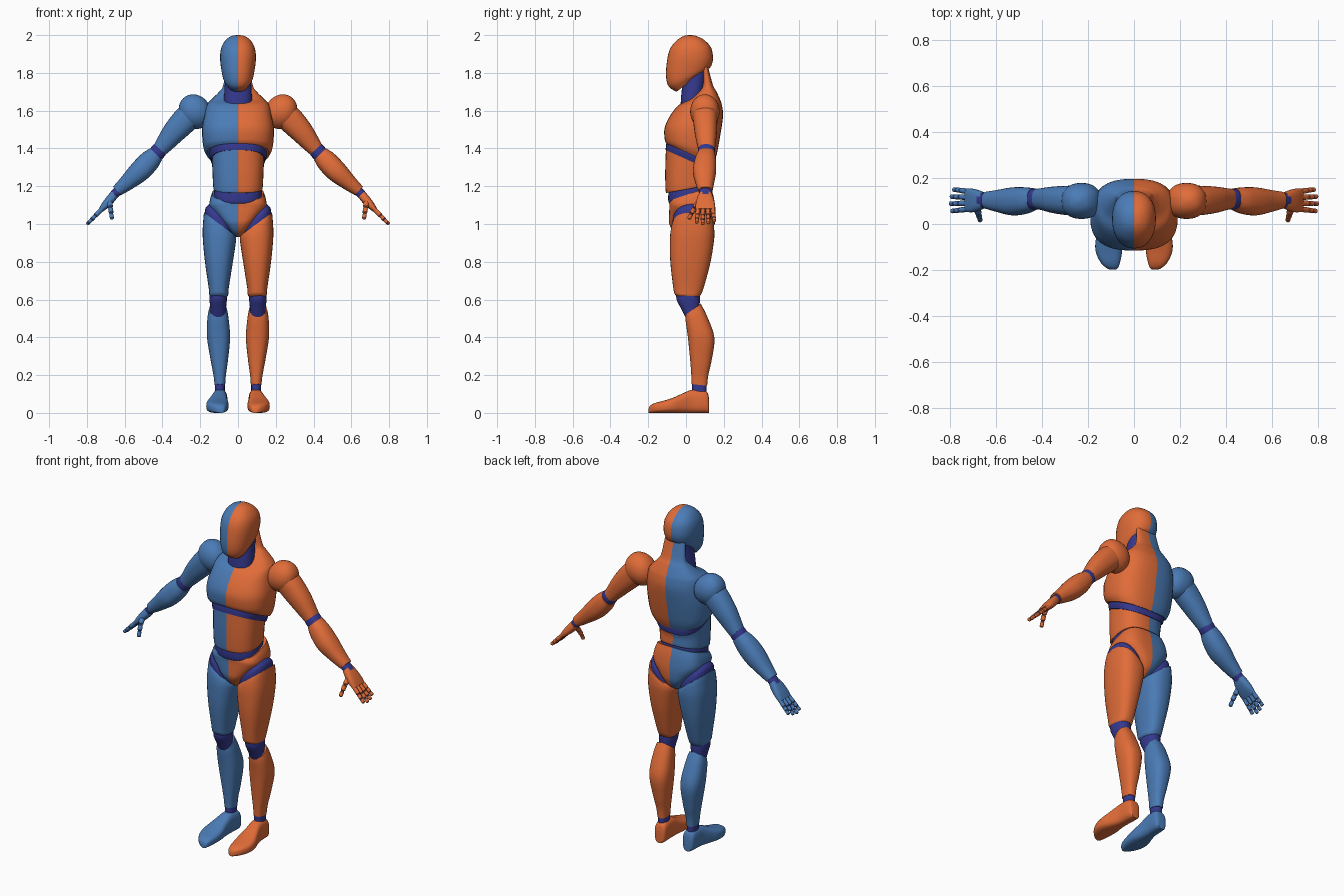
import bpy, bmesh, math
from mathutils import Vector


def material(name, rgb):
    m = bpy.data.materials.new(name)
    m.diffuse_color = (*rgb, 1)
    return m


ORANGE = material("orange", (0.75, 0.15, 0.04))
BLUE = material("blue", (0.07, 0.2, 0.47))
INDIGO = material("indigo", (0.035, 0.04, 0.27))


def spline(rings, steps):
    """Catmull-Rom through the rings, each a flat list of 9 numbers."""
    out = []
    for i in range(len(rings) - 1):
        p0, p1, p2, p3 = (rings[max(0, min(len(rings) - 1, i + k))] for k in (-1, 0, 1, 2))
        for j in range(steps):
            t = j / steps
            out.append([0.5 * (2 * b + (c - a) * t + (2 * a - 5 * b + 4 * c - d) * t * t
                               + (3 * b - a - 3 * c + d) * t ** 3)
                        for a, b, c, d in zip(p0, p1, p2, p3)])
    return out + [rings[-1]]


def loft(name, rings, mats, side=1, n=32, p=2.3, steps=5, floor=None):
    """Skin superellipse rings (centre, half axis a, half axis b); two mats split at x = 0."""
    flat = [[v for vec in r for v in vec] for r in rings]
    bm = bmesh.new()
    loops = []
    for r in spline(flat, steps):
        c, a, b = Vector(r[:3]), Vector(r[3:6]), Vector(r[6:])
        loop = []
        for i in range(n):
            ca, sa = math.cos(2 * math.pi * i / n), math.sin(2 * math.pi * i / n)
            v = c + a * math.copysign(abs(ca) ** (2 / p), ca) + b * math.copysign(abs(sa) ** (2 / p), sa)
            loop.append(bm.verts.new((v.x * side, v.y, v.z)))
        loops.append(loop)
    for l0, l1 in zip(loops, loops[1:]):
        for i in range(n):
            bm.faces.new((l0[i], l0[(i + 1) % n], l1[(i + 1) % n], l1[i]))
    for loop in (loops[0], loops[-1]):  # caps, cut down the middle
        h = n // 4
        bm.faces.new([loop[(h + i) % n] for i in range(n // 2 + 1)])
        bm.faces.new([loop[(3 * h + i) % n] for i in range(n // 2 + 1)])
    bmesh.ops.recalc_face_normals(bm, faces=bm.faces)
    if len(mats) == 2:
        for f in bm.faces:
            f.material_index = 0 if f.calc_center_median().x > 0 else 1
    me = bpy.data.meshes.new(name)
    bm.to_mesh(me)
    bm.free()
    for m in mats:
        me.materials.append(m)
    ob = bpy.data.objects.new(name, me)
    bpy.context.collection.objects.link(ob)
    bpy.ops.object.select_all(action='DESELECT')
    ob.select_set(True)
    bpy.context.view_layer.objects.active = ob
    bpy.ops.object.shade_smooth_by_angle(angle=math.radians(40))
    return ob


def flat_ring(z, yf, yb, hw, ty=0, xc=0, tx=0):
    """Level section: front y, back y, half width, tilts along y and x."""
    return ((xc, (yf + yb) / 2, z), (hw, 0, tx), (0, (yb - yf) / 2, ty))


def arm_ring(x, z, y, ru, ry):
    """Section square to the sloping arm."""
    return ((x, y, z), (0, ry, 0), (ru * 0.707, 0, ru * 0.707))


def capsule(name, p, q, r, mats, side):
    p, q = Vector(p), Vector(q)
    d = (q - p).normalized()
    a = d.cross(Vector((0.7, 0, 0.7))).normalized()
    b = d.cross(a)
    rings = []
    for base, angles in ((p, (-85, -50, -20)), (q, (20, 50, 85))):
        for t in map(math.radians, angles):
            k = r * math.cos(t)
            rings.append((base + d * r * math.sin(t) * 0.8, a * k, b * k))
    loft(name, rings, mats, side, n=12, p=2, steps=1)


R = flat_ring
SPLIT = [ORANGE, BLUE]

# Head and neck
loft("head", [
    ((0, .02, 1.755), (.06, 0, 0), (0, .07, .055)),
    R(1.775, -.093, .117, .078, .045), R(1.815, -.106, .135, .088, .025),
    R(1.88, -.098, .143, .095), R(1.935, -.08, .132, .088),
    R(1.975, -.045, .095, .064), R(1.995, -.012, .055, .034), R(2.0, .015, .028, .006)], SPLIT)
loft("neck", [R(1.58, -.03, .08, .075), R(1.66, -.027, .088, .074),
              R(1.74, -.018, .1, .07), R(1.82, .0, .11, .066)], [INDIGO])

# Torso
loft("chest", [
    R(1.372, -.105, .145, .165, -.055), R(1.41, -.113, .163, .184, -.04),
    R(1.50, -.113, .185, .19, -.01), R(1.575, -.083, .196, .178),
    R(1.63, -.038, .19, .165), R(1.66, .02, .18, .14), R(1.70, .065, .162, .1),
    R(1.735, .088, .143, .078), R(1.83, .088, .117, .065)], SPLIT, p=2.6)
loft("midriff_joint", [R(1.337, -.108, .138, .142, -.055), R(1.37, -.104, .14, .152, -.055),
                       R(1.42, -.09, .13, .15, -.04)], [INDIGO], p=2.6)
loft("abdomen", [R(1.185, -.1, .12, .126, .02), R(1.195, -.108, .126, .131, .018),
                 R(1.27, -.11, .125, .135, -.01), R(1.35, -.106, .135, .138, -.055)], SPLIT, p=2.6)
loft("waist_joint", [R(1.1, -.08, .12, .12), R(1.15, -.094, .124, .128, .025),
                     R(1.22, -.09, .11, .12)], [INDIGO], p=2.6)
loft("pelvis", [
    R(1.162, -.082, .13, .135, .035), R(1.13, -.088, .145, .148, .02), R(1.09, -.088, .155, .149),
    R(1.04, -.09, .157, .112), R(1.0, -.088, .152, .077), R(.96, -.066, .13, .042),
    R(.932, -.03, .09, .012)], SPLIT, p=3.2)

for s, tag, skin in ((1, "left", [ORANGE]), (-1, "right", [BLUE])):
    joint = [INDIGO]

    # Leg
    loft(f"{tag}_hip_joint", [R(.99, -.07, .138, .078, 0, .099, .05), R(1.03, -.068, .132, .074, 0, .098, .055),
                              R(1.075, -.04, .1, .05, 0, .095, .035)], joint, s)
    loft(f"{tag}_thigh", [
        R(1.0, -.07, .143, .083, 0, .097, .06), R(.975, -.079, .149, .087, 0, .097, .045),
        R(.92, -.085, .149, .088, 0, .099, .015), R(.8, -.083, .13, .074, 0, .101),
        R(.66, -.067, .093, .053, 0, .102), R(.625, -.06, .075, .05, -.005, .102),
        R(.61, -.045, .06, .04, -.005, .102)], skin, s, p=2.5)
    loft(f"{tag}_knee_joint", [R(.64, -.05, .07, .043, 0, .105), R(.6, -.05, .074, .046, 0, .105),
                               R(.55, -.025, .07, .041, 0, .105), R(.5, .0, .07, .038, 0, .105)], joint, s)
    loft(f"{tag}_shin", [
        R(.548, -.004, .078, .047, .03, .106), R(.5, -.002, .11, .056, .015, .106),
        R(.4, .01, .15, .061, 0, .103), R(.28, .022, .136, .046, 0, .099),
        R(.2, .028, .118, .033, 0, .097), R(.148, .03, .112, .028, -.004, .096)], skin, s, p=2.5)
    loft(f"{tag}_ankle_joint", [R(.1, .033, .108, .026, 0, .096), R(.17, .033, .108, .026, 0, .096)], joint, s)
    foot = [(.122, .093, .024, .075), (.113, .093, .034, .108), (.085, .094, .038, .122), (.03, .097, .039, .122),
            (-.02, .103, .047, .102), (-.07, .108, .058, .08), (-.12, .109, .057, .064),
            (-.165, .103, .043, .052), (-.19, .095, .026, .038), (-.198, .092, .012, .022)]
    loft(f"{tag}_foot", [((x, y, h / 2), (w, 0, 0), (0, 0, h / 2)) for y, x, w, h in foot], skin, s, p=2.9)

    # Arm
    A = arm_ring
    ball = []
    for t in (-85, -60, -30, 0, 30, 60, 85):
        c, h = math.cos(math.radians(t)), math.sin(math.radians(t))
        ball.append(((.228 + .01 * h, .1, 1.595 + .092 * h), (.086 * c, 0, 0), (0, .078 * c, 0)))
    loft(f"{tag}_shoulder", ball, skin, s, steps=3)
    loft(f"{tag}_upper_arm", [A(.24, 1.59, .1, .068, .066), A(.285, 1.545, .102, .069, .064),
                              A(.345, 1.48, .105, .06, .058), A(.395, 1.418, .108, .047, .048),
                              A(.416, 1.392, .109, .04, .044)], skin, s)
    loft(f"{tag}_elbow_joint", [A(.4, 1.41, .108, .038, .042), A(.426, 1.38, .108, .043, .045),
                                A(.45, 1.355, .106, .038, .042)], joint, s)
    loft(f"{tag}_forearm", [A(.434, 1.37, .107, .044, .047), A(.47, 1.332, .102, .056, .057),
                            A(.525, 1.275, .098, .056, .061), A(.59, 1.216, .1, .042, .048),
                            A(.64, 1.175, .103, .031, .037)], skin, s)
    loft(f"{tag}_wrist_joint", [A(.62, 1.19, .103, .026, .032), A(.668, 1.143, .103, .023, .032)], joint, s)

    # Hand
    loft(f"{tag}_palm", [A(.653, 1.158, .103, .022, .034), A(.672, 1.135, .102, .024, .043),
                         A(.7, 1.103, .102, .021, .051), A(.727, 1.073, .103, .013, .051)], skin, s, p=2.8)
    for f, (y0, y1, length) in enumerate(((.064, .056, .098), (.09, .088, .108), (.116, .119, .102), (.142, .15, .086))):
        start = Vector((.724, y0, 1.076))
        step = Vector((.7 * length, y1 - y0, -.72 * length))
        for k, (t0, t1, r) in enumerate(((.06, .36, .0125), (.5, .66, .0115), (.8, .93, .0105))):
            capsule(f"{tag}_finger_{f + 1}_segment_{k + 1}", start + step * t0, start + step * t1, r, skin, s)
            capsule(f"{tag}_finger_{f + 1}_joint_{k + 1}", start + step * (t0 - .13), start + step * t0, r * .85, joint, s)
    thumb = [(.68, .07, 1.118), (.676, .047, 1.088), (.671, .03, 1.058), (.667, .015, 1.026)]
    for k in range(3):
        p, q = Vector(thumb[k]), Vector(thumb[k + 1])
        capsule(f"{tag}_thumb_segment_{k + 1}", p.lerp(q, .3), p.lerp(q, .8), .0155 - .002 * k, skin, s)
        capsule(f"{tag}_thumb_joint_{k + 1}", p.lerp(q, -.15), p.lerp(q, .2), .0125 - .002 * k, joint, s)
